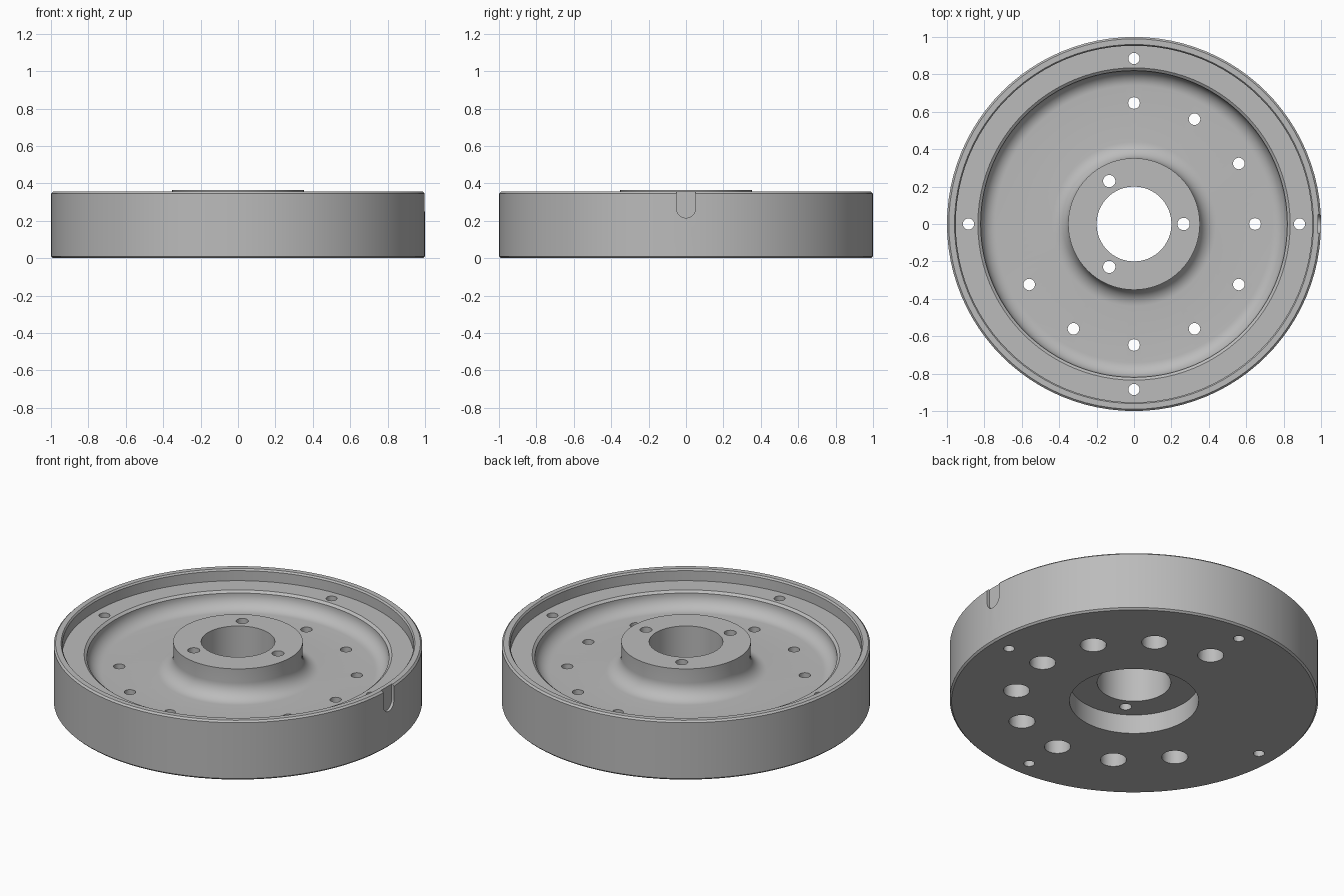
import bpy, bmesh, math
from mathutils import Matrix, Vector

default = bpy.data.objects.get("Cube")
if default:
    bpy.data.objects.remove(default, do_unlink=True)

metal = bpy.data.materials.new("machined grey metal")
metal.use_nodes = True
GREY = (0.5, 0.5, 0.5, 1)
metal.diffuse_color = GREY
metal.node_tree.nodes["Principled BSDF"].inputs["Base Color"].default_value = GREY


def arc(cx, cz, r, start, end, steps=10):
    """Points of an arc in the profile plane, angles in degrees."""
    angles = [math.radians(start + (end - start) * i / steps) for i in range(steps + 1)]
    return [(cx + r * math.cos(a), cz + r * math.sin(a)) for a in angles]


def lathe(bm, profile, segments, centre=(0, 0)):
    """Revolve a closed (radius, z) profile about a vertical axis."""
    verts = [bm.verts.new((r, 0, z)) for r, z in profile]
    edges = [bm.edges.new((v, verts[i - 1])) for i, v in enumerate(verts)]
    before = set(bm.verts) - set(verts)
    bmesh.ops.spin(bm, geom=verts + edges, cent=(0, 0, 0), axis=(0, 0, 1),
                   angle=math.tau, steps=segments, use_duplicate=False)
    made = [v for v in bm.verts if v not in before]
    bmesh.ops.remove_doubles(bm, verts=made, dist=1e-5)
    made = [v for v in bm.verts if v not in before]
    bmesh.ops.translate(bm, verts=made, vec=(*centre, 0))


def drill(bm, radius, bottom, top, centre):
    """Plain round hole cutter."""
    bmesh.ops.create_cone(bm, cap_ends=True, segments=32, radius1=radius, radius2=radius,
                          depth=top - bottom,
                          matrix=Matrix.Translation((*centre, (top + bottom) / 2)))


def polar(r, degrees):
    a = math.radians(degrees)
    return (r * math.cos(a), r * math.sin(a))


def finish(bm, name):
    # Drop the edges left over along the axis, then orient the faces
    bmesh.ops.delete(bm, geom=[e for e in bm.edges if not e.link_faces], context='EDGES')
    bmesh.ops.recalc_face_normals(bm, faces=bm.faces)
    mesh = bpy.data.meshes.new(name)
    bm.to_mesh(mesh)
    bm.free()
    mesh.materials.append(metal)
    obj = bpy.data.objects.new(name, mesh)
    bpy.context.collection.objects.link(obj)
    return obj


# Wheel body: flat underside with hub recess, dished web, stepped rim and raised hub
c = 0.01
WEB, LEDGE, RIM, HUB, RECESS = 0.19, 0.285, 0.355, 0.365, 0.115
profile = [(0.2, RECESS), (0.35, RECESS), (0.35, 0), (1 - c, 0), (1, c),
           (1, RIM - c), (1 - c, RIM), (0.96, RIM), (0.953, RIM - c),
           (0.953, LEDGE), (0.835, LEDGE), (0.82, LEDGE - 0.012)]
profile += arc(0.74, WEB + 0.08, 0.08, 0, -90)
profile += arc(0.44, WEB + 0.09, 0.09, 270, 180)
profile += [(0.352, HUB), (0.2, HUB)]
bm = bmesh.new()
lathe(bm, profile, 96)
wheel = finish(bm, "wheel_body")

# Holes: four in the rim, three in the hub, nine counterbored from below in the web
bm = bmesh.new()
for i in range(4):
    drill(bm, 0.03, -0.1, 0.5, polar(0.885, i * 90))
for i in range(3):
    drill(bm, 0.033, 0.05, 0.5, polar(0.265, i * 120))
stepped = [(0, -0.1), (0.071, -0.1), (0.071, 0.13), (0.031, 0.13), (0.031, 0.5), (0, 0.5)]
for i in range(9):
    lathe(bm, stepped, 32, polar(0.647, 90 - i * 30))
holes = finish(bm, "hole_cutter")

# Shallow round-ended notch on the left side of the rim
bm = bmesh.new()
outline = [(0.05, 0.5), (-0.05, 0.5)] + arc(0, 0.265, 0.05, 180, 360, 16)
face = bm.faces.new([bm.verts.new((0.983, y, z)) for y, z in outline])
side = bmesh.ops.extrude_face_region(bm, geom=[face])
bmesh.ops.translate(bm, vec=Vector((0.1, 0, 0)),
                    verts=[g for g in side["geom"] if isinstance(g, bmesh.types.BMVert)])
notch = finish(bm, "notch_cutter")

bpy.ops.object.select_all(action='DESELECT')
bpy.context.view_layer.objects.active = wheel
wheel.select_set(True)
for cutter in (holes, notch):
    cut = wheel.modifiers.new(cutter.name, 'BOOLEAN')
    cut.operation = 'DIFFERENCE'
    cut.solver = 'EXACT'
    cut.object = cutter
    bpy.ops.object.modifier_apply(modifier=cut.name)
    bpy.data.objects.remove(cutter, do_unlink=True)

bpy.ops.object.shade_smooth_by_angle(angle=math.radians(30))
